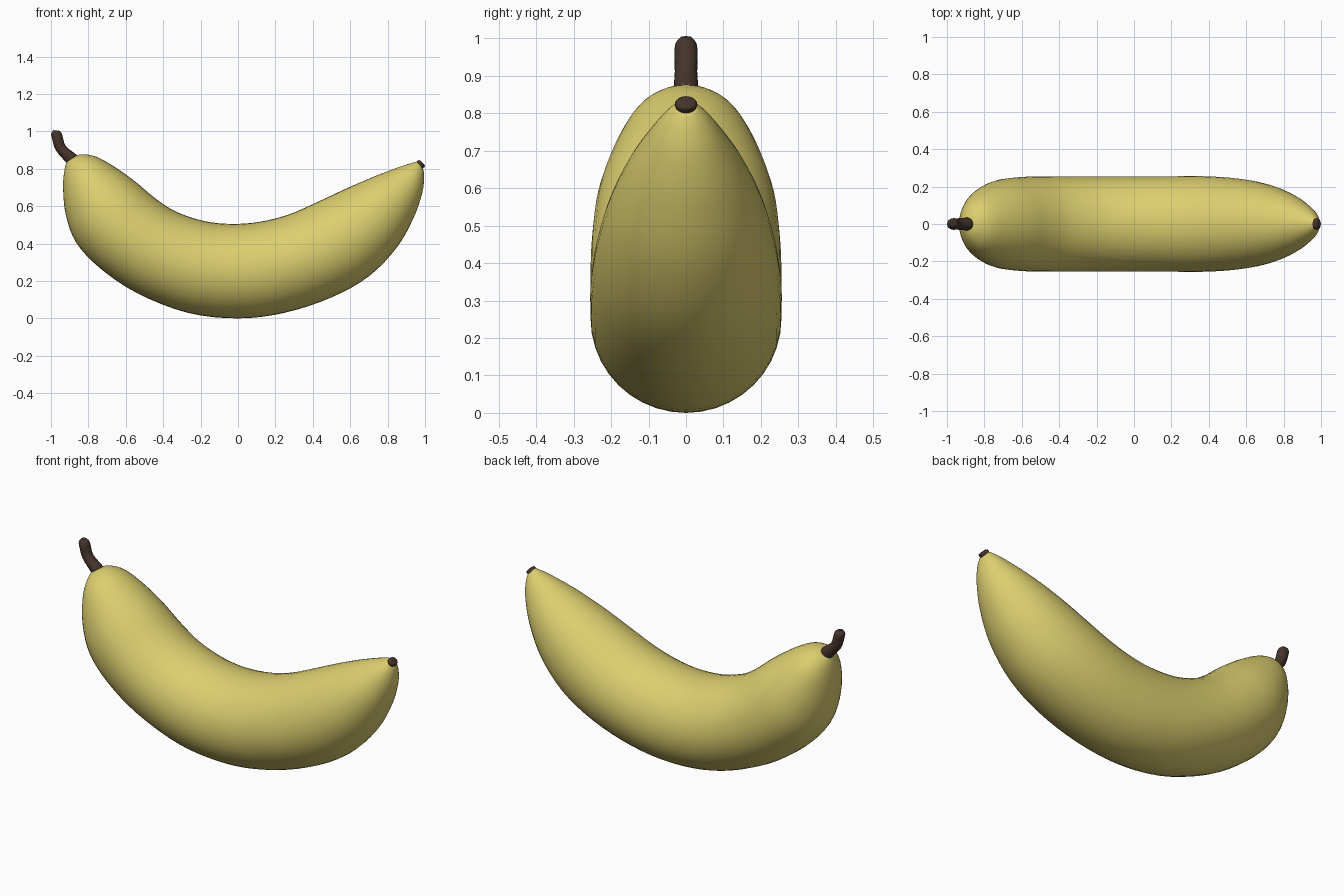
import bpy, bmesh, math
from mathutils import Vector


def material(name, color):
    m = bpy.data.materials.new(name)
    m.diffuse_color = (*color, 1)
    return m


def catmull(p0, p1, p2, p3, t):
    return [0.5 * (2*b + (c - a)*t + (2*a - 5*b + 4*c - d)*t*t
                   + (3*b - a - 3*c + d)*t**3)
            for a, b, c, d in zip(p0, p1, p2, p3)]


def loft(name, sections, sides, steps, mat):
    """Elliptical rings; each section = inner x, z, outer x, z, half width in y."""
    last = len(sections) - 1
    rows = []
    for i in range(last):
        quad = [sections[min(max(i + k, 0), last)] for k in (-1, 0, 1, 2)]
        rows += [catmull(*quad, s / steps) for s in range(steps)]
    rows.append(sections[-1])

    bm = bmesh.new()
    rings = []
    for xi, zi, xo, zo, w in rows:
        inner, outer = Vector((xi, 0, zi)), Vector((xo, 0, zo))
        mid, half = (inner + outer) / 2, (inner - outer) / 2
        rings.append([bm.verts.new(mid + half * math.cos(a) + Vector((0, w * math.sin(a), 0)))
                      for a in (2 * math.pi * k / sides for k in range(sides))])
    for r0, r1 in zip(rings, rings[1:]):
        for k in range(sides):
            n = (k + 1) % sides
            bm.faces.new((r0[k], r0[n], r1[n], r1[k]))
    bm.faces.new(rings[0])
    bm.faces.new(rings[-1])
    bmesh.ops.recalc_face_normals(bm, faces=bm.faces)
    me = bpy.data.meshes.new(name)
    bm.to_mesh(me)
    bm.free()
    me.materials.append(mat)
    ob = bpy.data.objects.new(name, me)
    bpy.context.collection.objects.link(ob)
    bpy.ops.object.select_all(action='DESELECT')
    ob.select_set(True)
    bpy.context.view_layer.objects.active = ob
    bpy.ops.object.shade_smooth_by_angle(angle=math.radians(40))
    return ob


yellow = material("peel_yellow", (0.72, 0.62, 0.16))
brown = material("stem_brown", (0.06, 0.035, 0.025))

# Curved fruit body, from stem end to blossom end
loft("fruit_body", [
    (-0.868, 0.868, -0.918, 0.835, 0.032),
    (-0.835, 0.877, -0.930, 0.780, 0.085),
    (-0.760, 0.865, -0.935, 0.690, 0.145),
    (-0.660, 0.810, -0.920, 0.550, 0.198),
    (-0.550, 0.732, -0.865, 0.405, 0.237),
    (-0.440, 0.640, -0.740, 0.270, 0.252),
    (-0.330, 0.570, -0.540, 0.135, 0.255),
    (-0.180, 0.520, -0.270, 0.030, 0.255),
    (-0.030, 0.505, 0.000, 0.000, 0.255),
    (0.120, 0.517, 0.250, 0.030, 0.255),
    (0.270, 0.555, 0.500, 0.112, 0.255),
    (0.420, 0.620, 0.700, 0.225, 0.242),
    (0.570, 0.690, 0.850, 0.380, 0.210),
    (0.720, 0.755, 0.940, 0.540, 0.158),
    (0.850, 0.805, 0.985, 0.670, 0.098),
    (0.920, 0.828, 0.995, 0.750, 0.058),
    (0.958, 0.838, 0.992, 0.795, 0.028),
], 40, 4, yellow)

# Bent stem
loft("stem", [
    (-0.850, 0.850, -0.905, 0.815, 0.033),
    (-0.865, 0.876, -0.925, 0.840, 0.034),
    (-0.920, 0.920, -0.975, 0.900, 0.030),
    (-0.936, 0.965, -0.994, 0.960, 0.031),
    (-0.943, 0.990, -0.999, 0.988, 0.027),
    (-0.957, 1.004, -0.985, 1.006, 0.013),
], 20, 3, brown)

# Dark nub at the blossom end
loft("blossom_tip", [
    (0.945, 0.828, 0.978, 0.793, 0.026),
    (0.962, 0.844, 0.996, 0.808, 0.030),
    (0.972, 0.845, 0.999, 0.816, 0.022),
    (0.980, 0.838, 0.995, 0.823, 0.008),
], 16, 2, brown)
